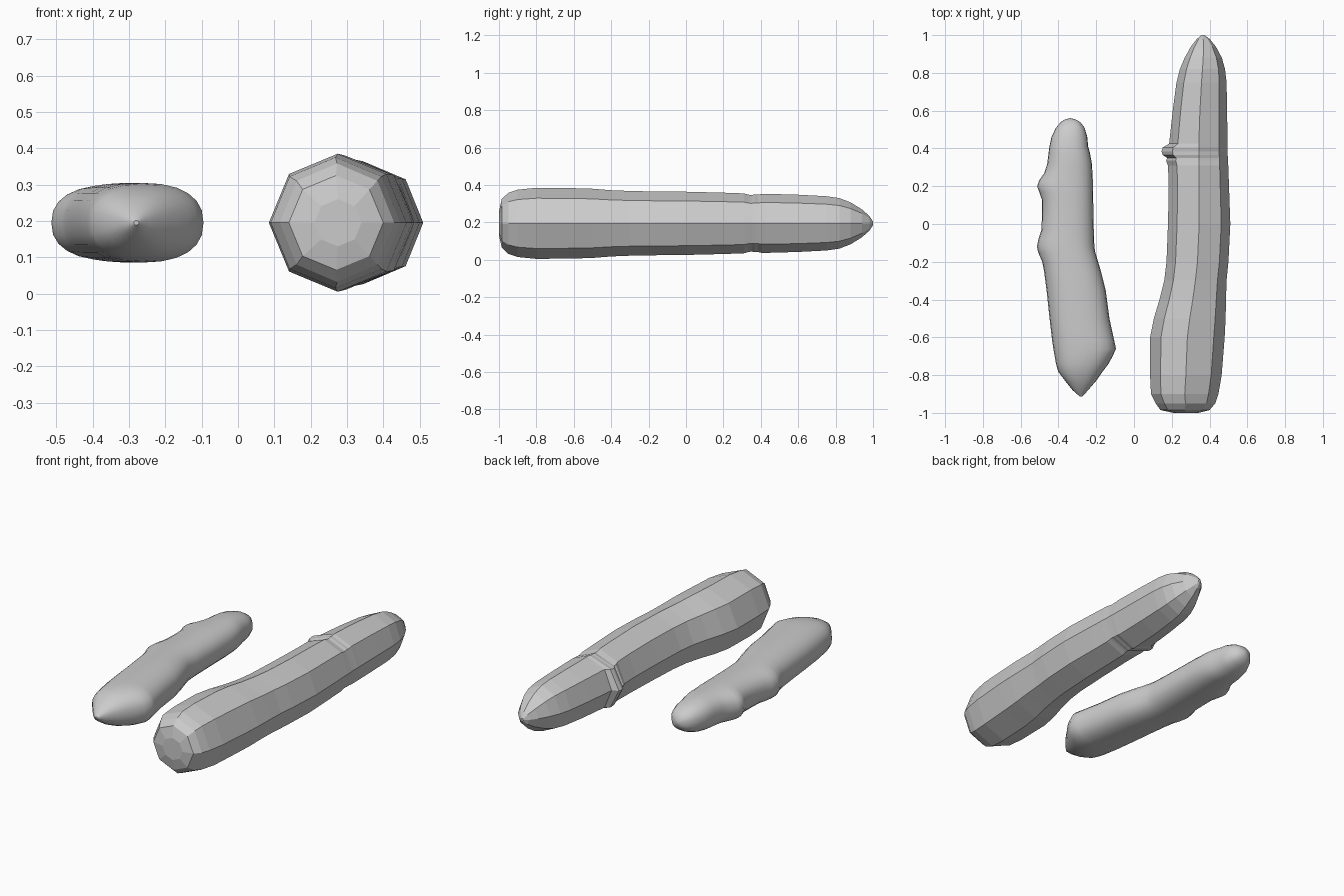
import bpy, bmesh, math

ZC = 0.195


def loft(name, stations, sides, power):
    """Skin rings along y; each station is (y, left x, right x, half height, centre x or None)."""
    bm = bmesh.new()
    rings = []
    for y, xl, xr, hz, cx in stations:
        cx = (xl + xr) / 2 if cx is None else cx
        ring = []
        for i in range(sides):
            a = 2 * math.pi * i / sides
            c, s = math.cos(a), math.sin(a)
            px = math.copysign(abs(c) ** power, c)
            pz = math.copysign(abs(s) ** power, s)
            w = (xr - cx) if px > 0 else (cx - xl)
            ring.append(bm.verts.new((cx + w * px, y, ZC + hz * pz)))
        rings.append(ring)
    for a, b in zip(rings, rings[1:]):
        for i in range(sides):
            j = (i + 1) % sides
            bm.faces.new((a[i], a[j], b[j], b[i]))
    bm.faces.new(rings[0])
    bm.faces.new(rings[-1])
    bmesh.ops.recalc_face_normals(bm, faces=bm.faces)
    me = bpy.data.meshes.new(name)
    bm.to_mesh(me)
    bm.free()
    ob = bpy.data.objects.new(name, me)
    bpy.context.collection.objects.link(ob)
    return ob


# Long faceted eight-sided body with a ridge on its left side
N = None
long_body = [
    (-1.0, 0.21, 0.34, 0.065, N), (-0.985, 0.14, 0.40, 0.13, N),
    (-0.95, 0.115, 0.43, 0.163, N), (-0.90, 0.09, 0.447, 0.18, N),
    (-0.80, 0.085, 0.464, 0.19, N), (-0.60, 0.085, 0.48, 0.188, N),
    (-0.50, 0.105, 0.485, 0.185, N), (-0.40, 0.135, 0.487, 0.177, N),
    (-0.30, 0.16, 0.49, 0.173, N), (-0.20, 0.172, 0.50, 0.171, N),
    (0.0, 0.18, 0.51, 0.169, N), (0.20, 0.184, 0.503, 0.164, N),
    (0.31, 0.18, 0.499, 0.160, 0.343), (0.335, 0.17, 0.498, 0.153, 0.343),
    (0.35, 0.175, 0.497, 0.151, 0.343), (0.365, 0.152, 0.496, 0.154, 0.343),
    (0.385, 0.146, 0.496, 0.153, 0.343), (0.405, 0.152, 0.496, 0.158, 0.343),
    (0.425, 0.186, 0.495, 0.158, 0.343),
    (0.60, 0.205, 0.493, 0.153, N), (0.75, 0.225, 0.49, 0.145, N),
    (0.82, 0.243, 0.482, 0.135, N), (0.88, 0.268, 0.465, 0.112, N),
    (0.94, 0.302, 0.433, 0.075, N), (0.98, 0.333, 0.40, 0.040, N),
    (1.0, 0.357, 0.373, 0.01, N),
]
loft("long_faceted_body", long_body, 8, 1.0)

# Short smooth body with two knobs on its left side and a pointed front
short_body = [
    (-0.913, -0.287, -0.273, 0.006, N), (-0.88, -0.325, -0.243, 0.035, N),
    (-0.83, -0.365, -0.20, 0.068, N), (-0.78, -0.402, -0.165, 0.09, N),
    (-0.74, -0.413, -0.135, 0.100, N), (-0.70, -0.42, -0.113, 0.106, N),
    (-0.66, -0.427, -0.095, 0.109, N), (-0.62, -0.433, -0.104, 0.11, N),
    (-0.50, -0.447, -0.13, 0.11, N), (-0.35, -0.463, -0.15, 0.11, N),
    (-0.25, -0.476, -0.175, 0.108, N), (-0.20, -0.486, -0.19, 0.106, N),
    (-0.15, -0.507, -0.205, 0.105, -0.34), (-0.12, -0.514, -0.21, 0.104, -0.345),
    (-0.08, -0.506, -0.211, 0.103, -0.35), (-0.03, -0.49, -0.213, 0.102, N),
    (0.05, -0.487, -0.215, 0.101, N), (0.13, -0.488, -0.216, 0.1, N),
    (0.17, -0.502, -0.217, 0.1, -0.35), (0.20, -0.513, -0.218, 0.099, -0.348),
    (0.23, -0.503, -0.218, 0.098, -0.345), (0.27, -0.475, -0.22, 0.097, N),
    (0.32, -0.459, -0.223, 0.096, N), (0.38, -0.452, -0.234, 0.094, N),
    (0.41, -0.448, -0.243, 0.09, N), (0.46, -0.437, -0.247, 0.082, N),
    (0.51, -0.413, -0.262, 0.065, N), (0.54, -0.388, -0.285, 0.045, N),
    (0.555, -0.362, -0.312, 0.022, N), (0.56, -0.341, -0.335, 0.003, N),
]
smooth = loft("short_smooth_body", short_body, 24, 0.85)
bpy.ops.object.select_all(action='DESELECT')
smooth.select_set(True)
bpy.context.view_layer.objects.active = smooth
bpy.ops.object.shade_smooth_by_angle(angle=math.radians(40))
